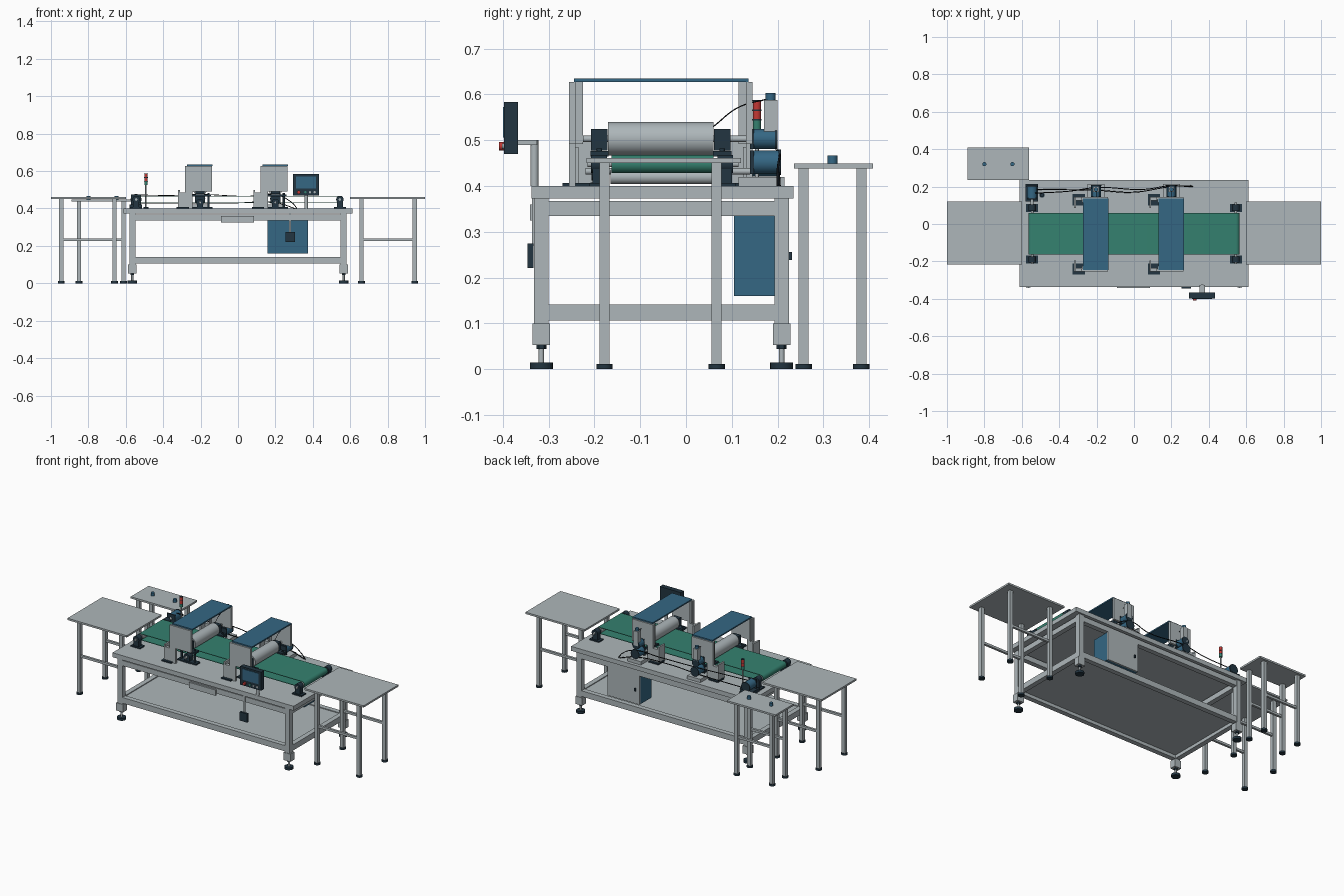
import bpy, bmesh, math
from mathutils import Vector

if "Cube" in bpy.data.objects:
    bpy.data.objects.remove(bpy.data.objects["Cube"])


def material(name, rgb):
    m = bpy.data.materials.new(name)
    m.diffuse_color = (*rgb, 1)
    m.use_nodes = True
    m.node_tree.nodes["Principled BSDF"].inputs["Base Color"].default_value = m.diffuse_color
    return m


STEEL = material("steel grey", (0.42, 0.47, 0.49))
BLUE = material("steel blue", (0.035, 0.135, 0.23))
GREEN = material("belt green", (0.035, 0.22, 0.16))
DARK = material("dark navy", (0.016, 0.035, 0.052))
RED = material("signal red", (0.55, 0.04, 0.035))
BLACK = material("cable black", (0.006, 0.008, 0.01))


def add(name, bm, mat, smooth=False):
    me = bpy.data.meshes.new(name)
    bmesh.ops.recalc_face_normals(bm, faces=bm.faces)
    bm.to_mesh(me)
    bm.free()
    me.materials.append(mat)
    ob = bpy.data.objects.new(name, me)
    bpy.context.collection.objects.link(ob)
    if smooth:
        bpy.context.view_layer.objects.active = ob
        ob.select_set(True)
        bpy.ops.object.shade_smooth_by_angle(angle=math.radians(35))
        ob.select_set(False)
    return ob


def box(name, x, y, z, mat):
    """Box from (min, max) pairs."""
    bm = bmesh.new()
    bmesh.ops.create_cube(bm, size=1)
    for v in bm.verts:
        v.co = [(a + b) / 2 + c * (b - a) for (a, b), c in zip((x, y, z), v.co)]
    return add(name, bm, mat)


def cyl(name, p0, p1, r, mat, r2=None, n=24):
    p0, p1 = Vector(p0), Vector(p1)
    bm = bmesh.new()
    bmesh.ops.create_cone(bm, cap_ends=True, segments=n, radius1=r,
                          radius2=r if r2 is None else r2, depth=(p1 - p0).length)
    rot = (p1 - p0).to_track_quat('Z', 'Y')
    for v in bm.verts:
        v.co = rot @ v.co + (p0 + p1) / 2
    return add(name, bm, mat, True)


def prism(name, pts, y0, y1, mat, smooth=False):
    """Extrude an xz outline along y."""
    bm = bmesh.new()
    f = bm.faces.new([bm.verts.new((x, y0, z)) for x, z in pts])
    g = bmesh.ops.extrude_face_region(bm, geom=[f])['geom']
    for v in g:
        if isinstance(v, bmesh.types.BMVert):
            v.co.y = y1
    return add(name, bm, mat, smooth)


def cable(name, pts, r=0.0025):
    cu = bpy.data.curves.new(name, 'CURVE')
    cu.dimensions = '3D'
    cu.bevel_depth, cu.bevel_resolution, cu.resolution_u = r, 1, 8
    sp = cu.splines.new('BEZIER')
    sp.bezier_points.add(len(pts) - 1)
    for b, p in zip(sp.bezier_points, pts):
        b.co = p
        b.handle_left_type = b.handle_right_type = 'AUTO'
    cu.materials.append(mat_black)
    bpy.context.collection.objects.link(bpy.data.objects.new(name, cu))


mat_black = BLACK

# Main bench: top, legs with levelling feet, rails and lower shelf
box("bench_top", (-0.612, 0.612), (-0.337, 0.235), (0.373, 0.4), STEEL)
for x in (-0.565, 0.565):
    for y in (-0.316, 0.209):
        box("bench_leg", (x - 0.016, x + 0.016), (y - 0.016, y + 0.016), (0.053, 0.373), STEEL)
        box("foot_bracket", (x - 0.023, x + 0.023), (y - 0.019, y + 0.019), (0.053, 0.1), STEEL)
        cyl("foot_screw", (x, y, 0.012), (x, y, 0.053), 0.006, STEEL, n=16)
        cyl("foot_nut", (x, y, 0.044), (x, y, 0.053), 0.011, DARK, n=6)
        cyl("foot_pad", (x, y, 0), (x, y, 0.015), 0.025, DARK)
for z0, z1 in ((0.335, 0.367), (0.106, 0.141)):
    for y in (-0.316, 0.209):
        box("long_rail", (-0.55, 0.55), (y - 0.015, y + 0.015), (z0, z1), STEEL)
    for x in (-0.565, 0.565):
        box("end_rail", (x - 0.015, x + 0.015), (-0.3, 0.194), (z0, z1), STEEL)
box("lower_shelf", (-0.55, 0.55), (-0.302, 0.195), (0.126, 0.136), STEEL)
box("front_panel", (-0.092, 0.086), (-0.341, -0.33), (0.325, 0.36), STEEL)


# Side tables
def side_table(x, y, top, lx, ly, rail_z):
    box("table_top", x, y, (top - 0.011, top), STEEL)
    for b in ly:
        for a in lx:
            box("table_leg", (a - 0.011, a + 0.011), (b - 0.011, b + 0.011), (0.008, top - 0.011), STEEL)
            cyl("table_foot", (a, b, 0), (a, b, 0.011), 0.018, DARK)
        box("table_rail", (lx[0], lx[1]), (b - 0.007, b + 0.007), (rail_z - 0.007, rail_z + 0.007), STEEL)


side_table((0.6, 1.0), (-0.217, 0.12), 0.461, (0.66, 0.945), (-0.178, 0.067), 0.233)
side_table((-1.0, -0.6), (-0.217, 0.12), 0.461, (-0.945, -0.66), (-0.178, 0.067), 0.233)
side_table((-0.89, -0.562), (0.236, 0.408), 0.449, (-0.85, -0.612), (0.257, 0.383), 0.233)
for x in (-0.8, -0.65):
    cyl("push_button", (x, 0.32, 0.449), (x, 0.32, 0.467), 0.011, BLUE)

# Conveyor: thin looped belt, end rollers, bearings
MID, CX, Y0, Y1 = 0.448, 0.545, -0.163, 0.06


def loop(r):
    return [(s * CX + r * math.cos(t), MID + r * math.sin(t))
            for s, st in ((1, -90), (-1, 90))
            for t in (math.radians(st + 15 * k) for k in range(13))]


bm = bmesh.new()
rings = [[bm.verts.new((x, y, z)) for x, z in loop(r)]
         for r, y in ((0.02, Y0), (0.02, Y1), (0.017, Y1), (0.017, Y0))]
for i in range(4):
    a, b = rings[i], rings[(i + 1) % 4]
    for k in range(len(a)):
        j = (k + 1) % len(a)
        bm.faces.new((a[k], a[j], b[j], b[k]))
add("conveyor_belt", bm, GREEN, True)


def bearing(x, y, z, base=0.4, s=0.024):
    """Pillow block with base plate."""
    box("bearing_base", (x - 0.032, x + 0.032), (y - 0.022, y + 0.022), (base, base + 0.007), DARK)
    box("bearing_pedestal", (x - 0.017, x + 0.017), (y - 0.014, y + 0.014), (base, z), DARK)
    cyl("bearing_housing", (x, y - 0.017, z), (x, y + 0.017, z), s, DARK)


for x in (-CX, CX):
    cyl("end_roller", (x, Y0, MID), (x, Y1, MID), 0.0168, STEEL)
    cyl("end_shaft", (x, -0.215, MID), (x, 0.115, MID), 0.007, STEEL, n=16)
    for y in (-0.19, 0.086):
        bearing(x, y, MID, s=0.02)


def motor(x, y0, y1, z, r):
    cyl("motor_body", (x, y0, z), (x, y1 - 0.006, z), r, BLUE)
    cyl("motor_cap", (x, y1 - 0.006, z), (x, y1, z), r * 1.08, DARK)
    box("motor_flange", (x - r, x + r), (y0 - 0.008, y0), (z - r, z + r), DARK)


# Belt drive motor on its stand
motor(-CX, 0.138, 0.205, MID, 0.027)
cyl("drive_shaft", (-CX, 0.1, MID), (-CX, 0.138, MID), 0.009, STEEL, n=16)
box("motor_stand", (-0.58, -0.512), (0.12, 0.215), (0.4, 0.42), DARK)


# Roller stations with hood
def station(c):
    box("hood_top", (c - 0.07, c + 0.066), (-0.245, 0.136), (0.627, 0.635), BLUE)
    plate = [(c - 0.08, 0.4), (c - 0.04, 0.4), (c - 0.04, 0.492), (c + 0.064, 0.492),
             (c + 0.064, 0.627), (c - 0.08, 0.627)]
    for s, name in ((-1, "front_plate"), (1, "back_plate")):
        def ys(a, b):
            return sorted((-0.055 + s * a, -0.055 + s * b))
        prism(name, plate, *ys(0.186, 0.2), STEEL)
        box("hood_flange", (c - 0.075, c - 0.067), ys(0.17, 0.188), (0.492, 0.627), STEEL)
        box("side_post", (c - 0.112, c - 0.076), ys(0.18, 0.2), (0.4, 0.485), STEEL)
        box("post_bracket", (c - 0.118, c - 0.108), ys(0.14, 0.2), (0.4, 0.5), STEEL)
        box("post_base", (c - 0.125, c - 0.06), ys(0.155, 0.215), (0.4, 0.407), DARK)
        y = -0.055 + s * 0.134
        # upper and lower roller bearings
        box("upper_bearing", (c - 0.024, c + 0.024), (y - 0.018, y + 0.018), (0.478, 0.525), DARK)
        box("bearing_tie", (c - 0.058, c + 0.058), (y - 0.02, y + 0.02), (0.464, 0.476), DARK)
        for x in (c - 0.045, c + 0.045):
            cyl("adjust_rod", (x, y, 0.4), (x, y, 0.482), 0.006, DARK, n=12)
        bearing(c, y, 0.432, s=0.02)
        box("bearing_foot", (c - 0.06, c + 0.066), (y - 0.02, y + 0.02), (0.4, 0.408), DARK)
    cyl("upper_roller", (c, -0.17, 0.503), (c, 0.06, 0.503), 0.0365, STEEL, n=40)
    cyl("upper_shaft", (c, -0.225, 0.503), (c, 0.14, 0.503), 0.007, STEEL, n=16)
    cyl("lower_roller", (c, -0.165, 0.42), (c, 0.06, 0.42), 0.016, STEEL, n=32)
    cyl("lower_shaft", (c, -0.22, 0.432), (c, 0.14, 0.432), 0.007, STEEL, n=16)
    # drive at the back
    motor(c, 0.148, 0.2, 0.503, 0.022)
    motor(c, 0.148, 0.208, 0.452, 0.026)
    box("drive_base", (c - 0.045, c + 0.045), (0.115, 0.215), (0.4, 0.42), STEEL)
    box("drive_column", (c - 0.015, c + 0.015), (0.17, 0.2), (0.5, 0.588), STEEL)
    cyl("column_cap", (c, 0.185, 0.588), (c, 0.185, 0.603), 0.011, BLUE)
    cable("hood_cable", [(c, 0.06, 0.53), (c, 0.115, 0.572), (c, 0.178, 0.59)], 0.0015)


for c in (-0.203, 0.2):
    station(c)

# Signal tower
tx, ty = -0.492, 0.155
cyl("tower_base", (tx, ty, 0.4), (tx, ty, 0.408), 0.014, DARK)
cyl("tower_pole", (tx, ty, 0.4), (tx, ty, 0.525), 0.004, STEEL, n=12)
for z, m in ((0.525, GREEN), (0.546, RED), (0.567, RED)):
    cyl("tower_lamp", (tx, ty, z), (tx, ty, z + 0.018), 0.009, m)
    cyl("tower_ring", (tx, ty, z + 0.018), (tx, ty, z + 0.021), 0.0095, DARK)

# Control panel on a post
cyl("panel_post", (0.365, -0.331, 0.4), (0.365, -0.331, 0.5), 0.009, STEEL)
box("panel_arm", (0.35, 0.38), (-0.368, -0.325), (0.49, 0.5), STEEL)
box("panel_case", (0.293, 0.434), (-0.397, -0.367), (0.47, 0.583), DARK)
box("panel_screen", (0.31, 0.418), (-0.4, -0.396), (0.506, 0.572), BLUE)
cyl("stop_button", (0.325, -0.397, 0.487), (0.325, -0.408, 0.487), 0.009, RED)
for x, m in ((0.36, GREEN), (0.385, STEEL), (0.41, STEEL)):
    cyl("panel_button", (x, -0.397, 0.487), (x, -0.402, 0.487), 0.006, m)

# Hanging switch box
box("switch_box", (0.254, 0.304), (-0.346, -0.333), (0.221, 0.274), DARK)
box("switch_strap", (0.274, 0.284), (-0.336, -0.331), (0.27, 0.375), STEEL)

# Electric cabinet below the bench
box("cabinet", (0.158, 0.374), (0.105, 0.215), (0.16, 0.335), BLUE)
box("cabinet_door", (0.158, 0.374), (0.215, 0.224), (0.16, 0.335), STEEL)
box("door_handle", (0.18, 0.188), (0.224, 0.231), (0.238, 0.256), DARK)

# Cables along the back
cable("long_cable", [(-0.53, 0.165, 0.472), (-0.35, 0.175, 0.47), (-0.2, 0.195, 0.475),
                     (0.05, 0.185, 0.465), (0.2, 0.205, 0.474), (0.29, 0.2, 0.43), (0.315, 0.2, 0.4)])
cable("low_cable", [(-0.53, 0.185, 0.43), (-0.2, 0.18, 0.428), (0, 0.17, 0.43),
                    (0.2, 0.2, 0.432), (0.31, 0.205, 0.398)])
